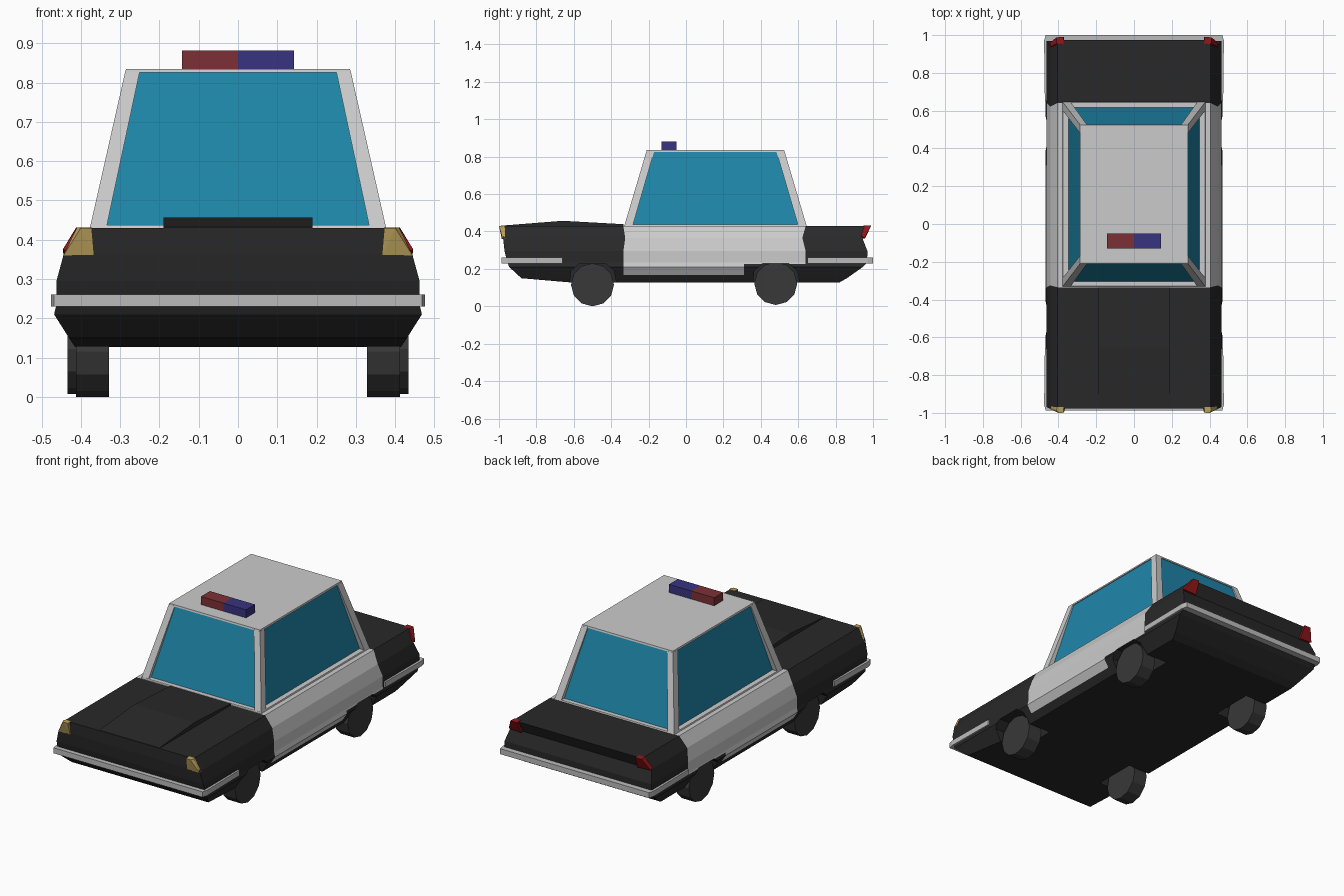
import bpy, bmesh, math
from mathutils import Vector

if "Cube" in bpy.data.objects:
    bpy.data.objects.remove(bpy.data.objects["Cube"])


def material(name, rgb):
    m = bpy.data.materials.new(name)
    m.diffuse_color = (*rgb, 1)
    m.use_nodes = True
    m.node_tree.nodes["Principled BSDF"].inputs["Base Color"].default_value = m.diffuse_color
    return m


BLACK = material("black paint", (0.022, 0.022, 0.022))
WHITE = material("white paint", (0.8, 0.8, 0.8))
GLASS = material("glass", (0.013, 0.24, 0.40))
RUBBER = material("rubber", (0.04, 0.04, 0.04))
CHROME = material("chrome", (0.5, 0.5, 0.5))
AMBER = material("headlight", (0.5, 0.36, 0.11))
TAIL = material("tail red", (0.3, 0.008, 0.01))
RED = material("beacon red", (0.2, 0.03, 0.035))
BLUE = material("beacon blue", (0.04, 0.033, 0.22))


def finish(name, bm, *mats):
    bmesh.ops.recalc_face_normals(bm, faces=bm.faces)
    me = bpy.data.meshes.new(name)
    bm.to_mesh(me)
    bm.free()
    ob = bpy.data.objects.new(name, me)
    bpy.context.collection.objects.link(ob)
    for m in mats:
        me.materials.append(m)
    return ob


def stack(rings):
    """Closed loft of rectangles (z, half width, front y, rear y)."""
    bm = bmesh.new()
    loops = [[bm.verts.new(c) for c in ((-x, a, z), (x, a, z), (x, b, z), (-x, b, z))]
             for z, x, a, b in rings]
    for lo, hi in zip(loops, loops[1:]):
        for i in range(4):
            j = (i + 1) % 4
            bm.faces.new((lo[i], lo[j], hi[j], hi[i]))
    bm.faces.new(loops[0][::-1])
    bm.faces.new(loops[-1])
    return bm


def add_prism(bm, outline, place, lo, hi):
    """Extrude a 2D outline; place(u, v, d) gives the 3D point."""
    a = [bm.verts.new(place(u, v, lo)) for u, v in outline]
    b = [bm.verts.new(place(u, v, hi)) for u, v in outline]
    n = len(a)
    bm.faces.new(a[::-1])
    bm.faces.new(b)
    for i in range(n):
        bm.faces.new((a[i], a[(i + 1) % n], b[(i + 1) % n], b[i]))


def along_x(u, v, d):
    return (d, u, v)


def along_z(u, v, d):
    return (u, v, d)


def prism(name, outline, place, lo, hi, mat):
    bm = bmesh.new()
    add_prism(bm, outline, place, lo, hi)
    return finish(name, bm, mat)


def mirrored_hull(name, pts, mat):
    for side, s in (("right", 1), ("left", -1)):
        bm = bmesh.new()
        for x, y, z in pts:
            bm.verts.new((s * x, y, z))
        bmesh.ops.convex_hull(bm, input=bm.verts)
        bmesh.ops.dissolve_limit(bm, angle_limit=0.01, verts=bm.verts, edges=bm.edges)
        finish(f"{side}_{name}", bm, mat)


# Body shell, cut into black ends and a white middle
body = stack([(0.127, 0.415, -0.61, 0.82), (0.15, 0.43, -0.88, 0.86),
              (0.21, 0.468, -0.945, 0.945), (0.235, 0.462, -0.955, 0.968),
              (0.295, 0.462, -0.97, 0.97), (0.365, 0.443, -0.978, 0.943),
              (0.43, 0.405, -0.978, 0.975)])
for co, no in (((0, -0.335, 0), (0, 1, 0)), ((0, 0.64, 0), (0, 1, 0)), ((0, 0.31, 0), (0, 1, 0)),
               ((0, 0, 0.167), (0, 0, 1)), ((0, 0, 0.225), (0, 0, 1))):
    bmesh.ops.bisect_plane(body, geom=body.verts[:] + body.edges[:] + body.faces[:],
                           plane_co=co, plane_no=no)
for f in body.faces:
    c = f.calc_center_median()
    arch = c.y > 0.31 and c.z < 0.225
    f.material_index = int(-0.335 < c.y < 0.64 and c.z > 0.167 and not arch)
for v in body.verts:
    if 0.33 < v.co.z < 0.4:
        if abs(v.co.y - 0.64) < 0.001:
            v.co.y -= 0.018
        elif abs(v.co.y + 0.335) < 0.001:
            v.co.y += 0.01
body = finish("body", body, BLACK, WHITE)

# Wheel wells
WHEELS = ((-0.5, 0.328), (0.48, 0.35))
wells = bmesh.new()
for y, _ in WHEELS:
    arch = [(y + u, z) for u, z in ((-0.125, 0.08), (-0.115, 0.19), (-0.07, 0.228),
                                    (0.07, 0.228), (0.115, 0.19), (0.135, 0.08))]
    for lo, hi in ((0.28, 0.55), (-0.55, -0.28)):
        add_prism(wells, arch, along_x, lo, hi)
wells = finish("wheel_well_cutter", wells, BLACK)
wells.hide_render = True
cut = body.modifiers.new("wells", 'BOOLEAN')
cut.operation, cut.solver, cut.object = 'DIFFERENCE', 'EXACT', wells
bpy.context.view_layer.objects.active = body
bpy.ops.object.modifier_apply(modifier=cut.name)
bpy.data.objects.remove(wells)

# Raised hood panel
prism("hood_panel", [(-0.976, 0.42), (-0.976, 0.432), (-0.66, 0.457), (-0.335, 0.439), (-0.335, 0.42)],
      along_x, -0.19, 0.19, BLACK)

# Cabin: sill, glass, roof and pillars
finish("window_sill", stack([(0.425, 0.379, -0.333, 0.647), (0.437, 0.375, -0.329, 0.643)]), WHITE)
finish("windows", stack([(0.43, 0.347, -0.305, 0.619), (0.828, 0.281, -0.207, 0.521)]), GLASS)
finish("roof", stack([(0.825, 0.287, -0.212, 0.527), (0.835, 0.285, -0.21, 0.525)]), WHITE)
for name, low, high in (("front_pillar", (-0.33, -0.285), (-0.212, -0.17)),
                        ("rear_pillar", (0.60, 0.645), (0.483, 0.527))):
    mirrored_hull(name, [(x, y, 0.43) for x in (0.335, 0.377) for y in low]
                  + [(x, y, 0.828) for x in (0.25, 0.287) for y in high], WHITE)

# Roof beacons
bar = [(-0.13, 0.833), (-0.05, 0.833), (-0.05, 0.881), (-0.13, 0.881)]
prism("red_beacon", bar, along_x, -0.142, 0, RED)
prism("blue_beacon", bar, along_x, 0, 0.142, BLUE)

# Wraparound bumpers
for name, s, tip, end in (("front_bumper", -1, 0.66, 0.987), ("rear_bumper", 1, 0.65, 1.0)):
    half = [(0.472, tip), (0.476, end - 0.03), (0.468, end)]
    inner = [(0.45, end - 0.04), (0.45, tip)]
    outline = half + [(-x, y) for x, y in half[::-1]] + [(-x, y) for x, y in inner[::-1]] + inner
    prism(name, [(x, s * y) for x, y in outline], along_z, 0.23, 0.261, CHROME)

# Corner lights
mirrored_hull("headlight", [(0.372, -0.999, 0.43), (0.41, -0.985, 0.431), (0.372, -0.97, 0.431),
                            (0.407, -0.97, 0.431), (0.366, -0.985, 0.36), (0.444, -0.98, 0.36),
                            (0.366, -0.96, 0.36), (0.445, -0.965, 0.36), (0.4, -1.0, 0.43)], AMBER)
mirrored_hull("tail_light", [(0.372, 0.99, 0.431), (0.412, 0.988, 0.431), (0.372, 0.95, 0.431),
                             (0.41, 0.955, 0.431), (0.366, 0.957, 0.362), (0.446, 0.955, 0.365),
                             (0.366, 0.93, 0.362), (0.446, 0.937, 0.375)], TAIL)

# Twelve-sided wheels
for (y, x), end in zip(WHEELS, ("front", "rear")):
    z = 0.115 if end == "front" else 0.122
    rim = [(y + 0.115 * math.sin(i * math.pi / 6), z - 0.115 * math.cos(i * math.pi / 6)) for i in range(12)]
    prism(f"right_{end}_wheel", rim, along_x, x, x + 0.084, RUBBER)
    prism(f"left_{end}_wheel", rim, along_x, -x - 0.084, -x, RUBBER)
